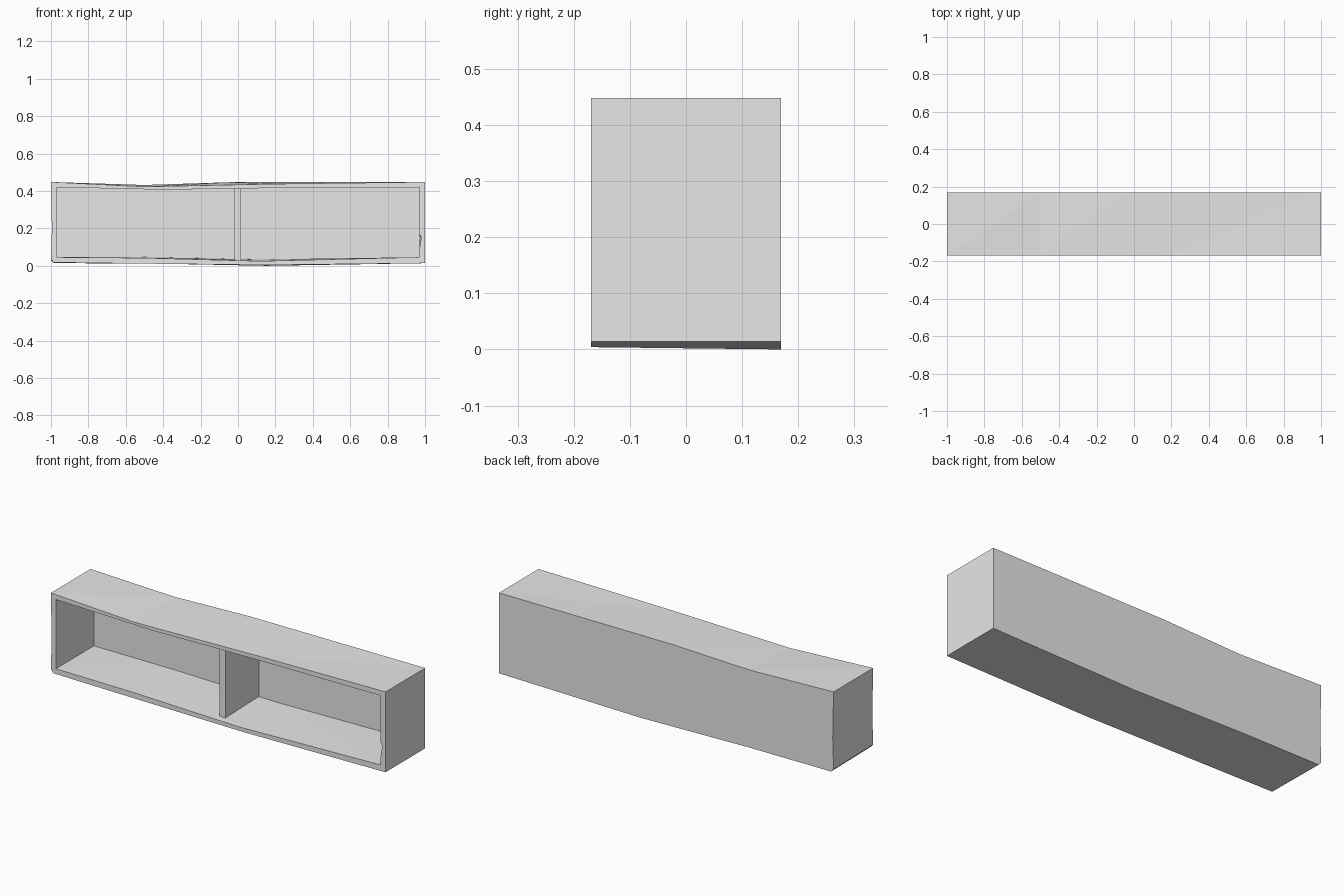
import bpy, bmesh

cube = bpy.data.objects.get("Cube")
if cube:
    bpy.data.objects.remove(cube, do_unlink=True)

FRONT, BACK, INNER_BACK, RECESS = -0.169, 0.169, 0.155, -0.13

grey = bpy.data.materials.new("light grey")
grey.use_nodes = True
grey.diffuse_color = (0.8, 0.8, 0.8, 1)
grey.node_tree.nodes["Principled BSDF"].inputs["Base Color"].default_value = grey.diffuse_color


def loft(bm, stations, y_front, y_back):
    """Skin a closed outline given as (front x, front z, back x, back z)."""
    front = [bm.verts.new((p[0], y_front, p[1])) for p in stations]
    back = [bm.verts.new((p[2], y_back, p[3])) for p in stations]
    n = len(stations)
    for i in range(n):
        j = (i + 1) % n
        bm.faces.new((front[i], front[j], back[j], back[i]))
    bm.faces.new(back)
    return front


def finish(bm, name):
    bmesh.ops.triangulate(bm, faces=bm.faces[:])
    bmesh.ops.recalc_face_normals(bm, faces=bm.faces[:])
    mesh = bpy.data.meshes.new(name)
    bm.to_mesh(mesh)
    bm.free()
    mesh.materials.append(grey)
    bpy.context.collection.objects.link(bpy.data.objects.new(name, mesh))


# Worn outer shell: sagging top, bowed underside, chipped left corner
outer = [
    (-0.985, 0.018, -0.985, 0.014), (-0.7, 0.014, -0.5, 0.013),
    (0.15, 0.004, 0.15, 0.0), (1, 0.014, 1, 0.014),
    (1, 0.448, 1, 0.448), (0.2, 0.438, -0.04, 0.447),
    (-0.5, 0.423, -0.5, 0.432), (-1, 0.448, -1, 0.448),
    (-0.995, 0.2, -0.995, 0.2), (-1, 0.035, -1, 0.03),
]
# Compartment opening, with a small dent in the right-hand wall
inner = [
    (-0.97, 0.046, -0.97, 0.046), (-0.5, 0.042, -0.5, 0.046),
    (0.12, 0.025, 0.12, 0.034), (0.97, 0.046, 0.97, 0.046),
    (0.97, 0.09, 0.97, 0.09), (0.98, 0.15, 0.97, 0.15),
    (0.97, 0.17, 0.97, 0.17), (0.97, 0.42, 0.97, 0.42),
    (0.2, 0.416, 0.1, 0.418), (-0.4, 0.407, -0.4, 0.41),
    (-0.97, 0.42, -0.97, 0.42),
]
bm = bmesh.new()
loops = [loft(bm, outer, FRONT, BACK), loft(bm, inner, FRONT, INNER_BACK)]
rim = [bm.edges.get((loop[i - 1], loop[i])) for loop in loops for i in range(len(loop))]
bmesh.ops.triangle_fill(bm, edges=rim, use_beauty=True, normal=(0, -1, 0))
finish(bm, "shelf_shell")

# Recessed centre divider with a nicked left edge
divider = [
    (-0.02, 0.028, -0.02, 0.028), (0.016, 0.026, 0.016, 0.026),
    (0.016, 0.416, 0.016, 0.418), (-0.02, 0.416, -0.02, 0.418),
    (-0.02, 0.26, -0.02, 0.26), (-0.011, 0.185, -0.02, 0.185),
    (-0.02, 0.18, -0.02, 0.18),
]
bm = bmesh.new()
bm.faces.new(loft(bm, divider, RECESS, INNER_BACK))
finish(bm, "centre_divider")
